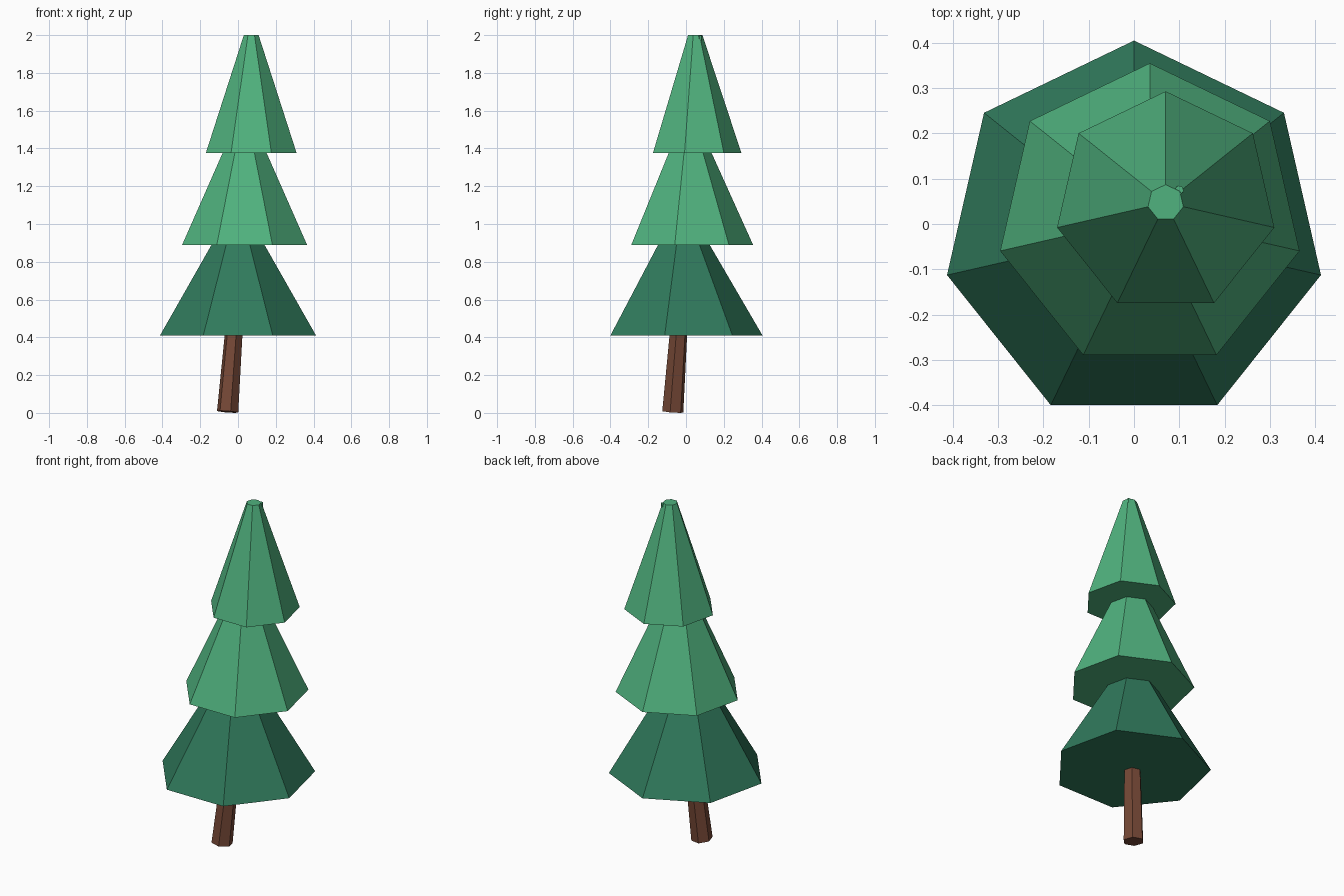
import bpy, bmesh, math
from mathutils import Vector, Matrix

cube = bpy.data.objects.get("Cube")
if cube:
    bpy.data.objects.remove(cube, do_unlink=True)


def material(name, rgb):
    mat = bpy.data.materials.new(name)
    mat.use_nodes = True
    color = (*rgb, 1.0)
    mat.diffuse_color = color
    mat.node_tree.nodes["Principled BSDF"].inputs["Base Color"].default_value = color
    return mat


def tapered(name, sides, start, end, r_start, r_end, angle, mat):
    """Flat-faced capped cone from start to end, first corner at the given angle."""
    start, end = Vector(start), Vector(end)
    axis = end - start
    bm = bmesh.new()
    bmesh.ops.create_cone(bm, cap_ends=True, segments=sides, radius1=r_start,
                          radius2=r_end, depth=axis.length)
    # put the corner nearest +x exactly on +x before turning it to the wanted angle
    corner = bm.verts[:][0].co if not hasattr(bm.verts, "ensure_lookup_table") else None
    bm.verts.ensure_lookup_table()
    corner = bm.verts[0].co
    turn = math.radians(angle) - math.atan2(corner.y, corner.x)
    lean = Vector((0, 0, 1)).rotation_difference(axis).to_matrix().to_4x4()
    place = Matrix.Translation((start + end) / 2) @ lean @ Matrix.Rotation(turn, 4, "Z")
    bmesh.ops.transform(bm, matrix=place, verts=bm.verts)
    mesh = bpy.data.meshes.new(name)
    bm.to_mesh(mesh)
    bm.free()
    mesh.materials.append(mat)
    obj = bpy.data.objects.new(name, mesh)
    bpy.context.collection.objects.link(obj)
    return obj


bark = material("bark brown", (0.181, 0.065, 0.037))
dark_green = material("dark green", (0.030, 0.195, 0.107))
light_green = material("light green", (0.080, 0.445, 0.209))

# Foliage tiers: name, centre x, centre y, base height, top height, radii, colour
tiers = [
    ("lower_foliage", 0.0, -0.0185, 0.41, 1.03, 0.4235, 0.062, dark_green),
    ("middle_foliage", 0.035, 0.016, 0.89, 1.51, 0.339, 0.059, light_green),
    ("upper_foliage", 0.07, 0.047, 1.377, 2.0, 0.246, 0.04, light_green),
]
for name, x, y, low, high, r_low, r_high, mat in tiers:
    tapered(name, 7, (x, y, low), (x, y, high), r_low, r_high, 90, mat)

# Leaning trunk, with its slender tip showing beside the crown
foot, peak = Vector((-0.055, -0.07, 0.006)), Vector((0.1, 0.075, 1.998))
R_FOOT, R_PEAK, SPLIT = 0.058, 0.01, 0.75
middle = foot.lerp(peak, SPLIT)
r_middle = R_FOOT + (R_PEAK - R_FOOT) * SPLIT
tapered("trunk", 6, foot, middle, R_FOOT, r_middle, 46, bark)
tapered("trunk_tip", 6, middle, peak, r_middle, R_PEAK, 46, light_green)
